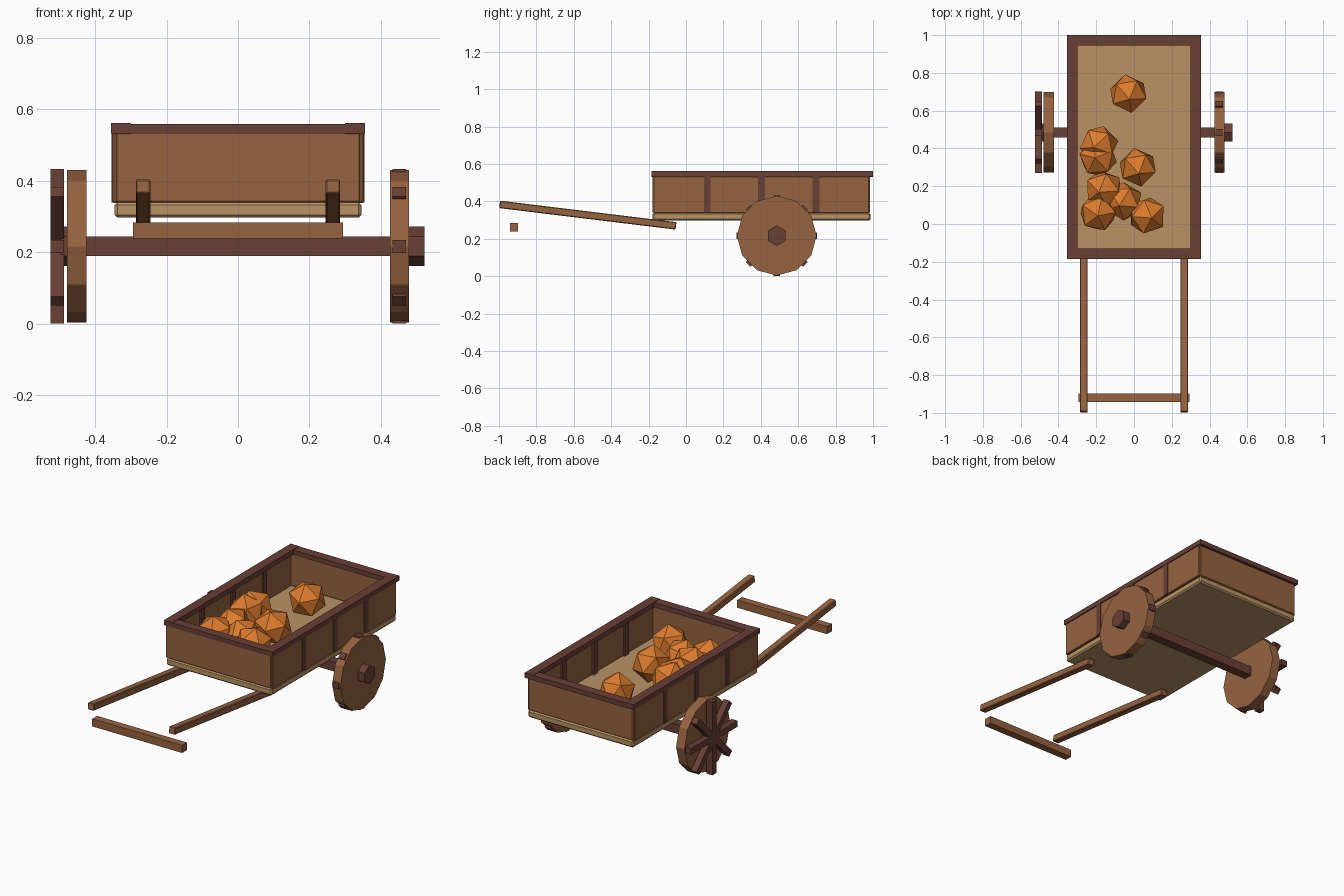
import bpy, math, random
from mathutils import Vector

if "Cube" in bpy.data.objects:
    bpy.data.objects.remove(bpy.data.objects["Cube"], do_unlink=True)


def material(name, rgb):
    m = bpy.data.materials.new(name)
    m.use_nodes = True
    m.diffuse_color = (*rgb, 1)
    bsdf = m.node_tree.nodes["Principled BSDF"]
    bsdf.inputs["Base Color"].default_value = (*rgb, 1)
    bsdf.inputs["Roughness"].default_value = 0.9
    return m


WOOD = material("brown wood", (0.31, 0.125, 0.052))
DARK = material("dark wood", (0.14, 0.05, 0.036))
TAN = material("pale floor wood", (0.48, 0.29, 0.13))
ORANGE = material("orange produce", (0.72, 0.2, 0.027))


def finish(name, mat):
    ob = bpy.context.object
    ob.name = name
    ob.data.materials.append(mat)
    return ob


def box(name, lo, hi, mat, bevel=0.0, rot=(0, 0, 0)):
    """Box between two corners, turned about its own centre."""
    lo, hi = Vector(lo), Vector(hi)
    bpy.ops.mesh.primitive_cube_add(size=1, location=(lo + hi) / 2)
    ob = finish(name, mat)
    for v in ob.data.vertices:
        v.co = v.co * (hi - lo)
    ob.rotation_euler = rot
    if bevel:
        mod = ob.modifiers.new("soft edge", "BEVEL")
        mod.width = bevel
        mod.segments = 1
    return ob


def drum(name, sides, radius, x0, x1, y, z, mat):
    """Prism lying along x with a corner pointing up."""
    bpy.ops.mesh.primitive_cylinder_add(
        vertices=sides, radius=radius, depth=x1 - x0,
        location=((x0 + x1) / 2, y, z), rotation=(0, math.pi / 2, 0))
    ob = finish(name, mat)
    ob.rotation_euler = (0, math.pi / 2, 0)
    for v in ob.data.vertices:
        a = math.atan2(v.co.y, v.co.x)
        k = round(a / (2 * math.pi / sides) - 0.5 * (sides % 4 == 2))
        step = 2 * math.pi / sides
        v.co.x, v.co.y = radius * math.cos(k * step), radius * math.sin(k * step)
    return ob


# Bed floor and end walls
box("bed_floor", (-0.345, -0.18, 0.297), (0.345, 0.987, 0.34), TAN, 0.008)
box("front_wall", (-0.342, -0.18, 0.34), (0.342, -0.146, 0.535), WOOD, 0.004)
box("back_wall", (-0.342, 0.951, 0.34), (0.342, 0.985, 0.535), WOOD, 0.004)
box("front_rim", (-0.3, -0.184, 0.532), (0.3, -0.13, 0.56), DARK)
box("back_rim", (-0.3, 0.945, 0.532), (0.3, 1.0, 0.56), DARK)

# Side walls, rims, posts and handles
for side, s in (("left", 1), ("right", -1)):
    def side_box(name, x0, x1, y0, y1, z0, z1, mat, bevel=0.0, rot=(0, 0, 0)):
        a, b = sorted((s * x0, s * x1))
        return box(f"{side}_{name}", (a, y0, z0), (b, y1, z1), mat, bevel, rot)

    side_box("wall", 0.318, 0.351, -0.176, 0.981, 0.338, 0.535, WOOD, 0.004)
    side_box("rim", 0.3, 0.355, -0.184, 1.0, 0.533, 0.562, DARK)
    for i, y in enumerate((0.113, 0.404, 0.695)):
        side_box(f"post_{i + 1}", 0.308, 0.354, y - 0.018, y + 0.018, 0.34, 0.535, DARK)
    tilt = math.atan2(-0.115, 0.945)
    side_box("handle", 0.245, 0.286, -1.0, -0.05, 0.307, 0.347, WOOD, 0.004, (tilt, 0, 0))

box("handle_crossbar", (-0.294, -0.942, 0.239), (0.294, -0.897, 0.284), WOOD)

# Axle and wheels
WY, WZ = 0.485, 0.217
box("axle", (-0.43, WY - 0.027, 0.19), (0.43, WY + 0.027, 0.245), DARK)


def wheel(side, disc, spokes, hub):
    drum(f"{side}_wheel", 12, 0.213, *disc, WY, WZ, WOOD)
    drum(f"{side}_hub", 6, 0.055, *hub, WY, WZ, DARK)
    for i in range(4):
        box(f"{side}_spoke_{i + 1}", (spokes[0], WY - 0.018, WZ - 0.216),
            (spokes[1], WY + 0.018, WZ + 0.216), DARK, 0, (i * math.pi / 4, 0, 0))


wheel("left", (0.425, 0.479), (0.432, 0.47), (0.46, 0.522))
wheel("right", (-0.479, -0.424), (-0.525, -0.487), (-0.495, -0.43))

# Loose round produce in the bed
random.seed(4)
spots = [(-0.03, 0.69, 0.44), (0.02, 0.3, 0.44), (-0.185, 0.42, 0.45), (-0.19, 0.35, 0.45),
         (-0.16, 0.185, 0.44), (-0.055, 0.12, 0.43), (0.07, 0.045, 0.45), (-0.19, 0.06, 0.44)]
for i, spot in enumerate(spots):
    bpy.ops.mesh.primitive_ico_sphere_add(subdivisions=1, radius=0.105, location=spot)
    ob = finish(f"produce_{i + 1}", ORANGE)
    ob.rotation_euler = [random.uniform(-0.3, 0.3), random.uniform(-0.3, 0.3),
                         random.uniform(0, 6)]
